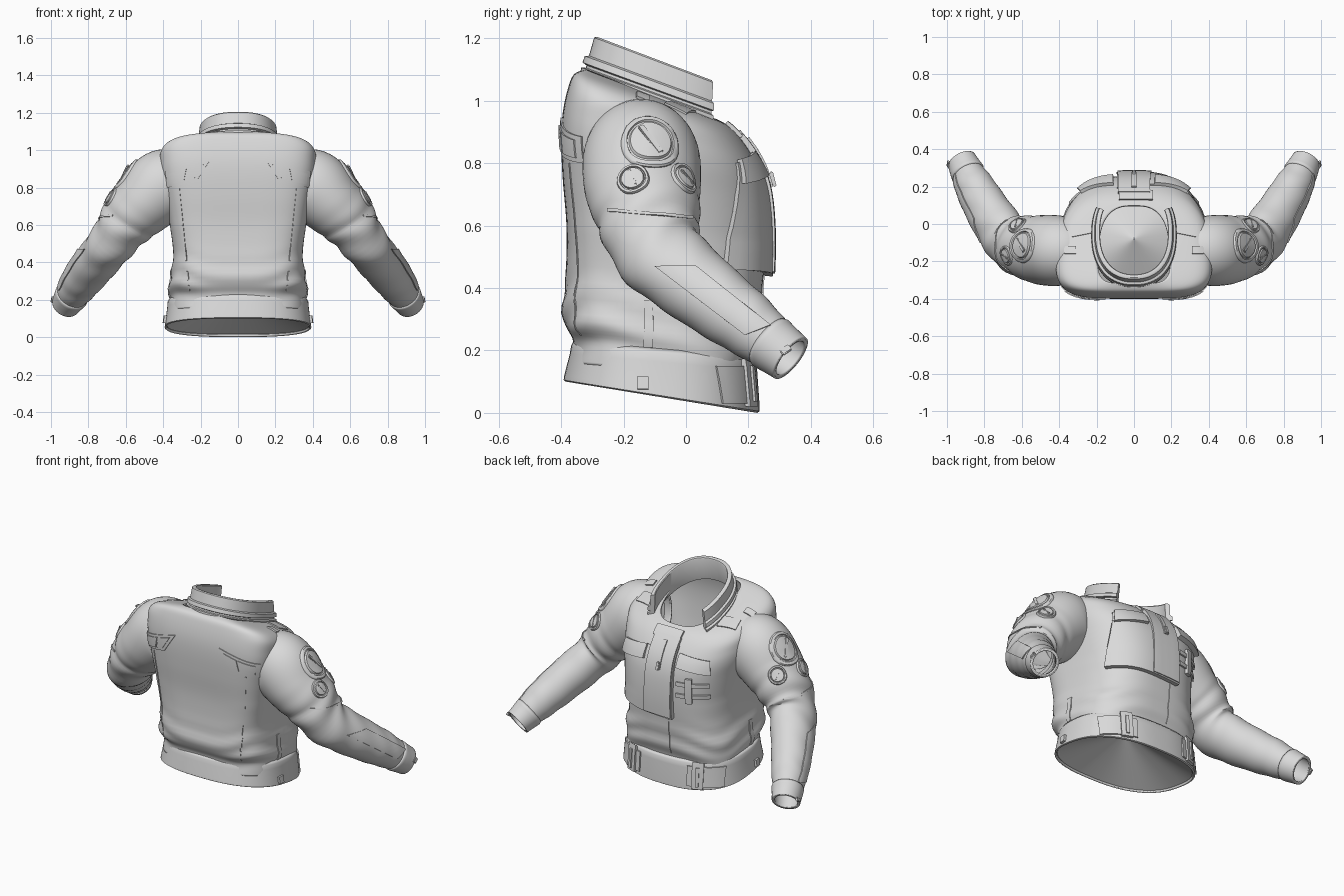
import bpy, bmesh, math
from math import sin, cos, pi, exp, radians
from mathutils import Vector, Matrix
from mathutils.bvhtree import BVHTree

if "Cube" in bpy.data.objects:
    bpy.data.objects.remove(bpy.data.objects["Cube"])

grey = bpy.data.materials.new("light_grey_cloth")
grey.use_nodes = True
grey.diffuse_color = (0.7, 0.7, 0.7, 1)
bsdf = grey.node_tree.nodes["Principled BSDF"]
bsdf.inputs["Base Color"].default_value = (0.7, 0.7, 0.7, 1)
bsdf.inputs["Roughness"].default_value = 0.8
parts = []


def add_object(name, bm, solid=0, mirror=False):
    mesh = bpy.data.meshes.new(name)
    bm.to_mesh(mesh)
    bm.free()
    mesh.materials.append(grey)
    ob = bpy.data.objects.new(name, mesh)
    bpy.context.collection.objects.link(ob)
    if solid:
        mod = ob.modifiers.new("Thickness", "SOLIDIFY")
        mod.thickness, mod.offset = solid, -1
    if mirror:
        ob.modifiers.new("Mirror", "MIRROR")
    parts.append(ob)


def loft(name, rings, caps=False, solid=0, mirror=False):
    """Skin a list of closed rings and return a tree for projecting details."""
    bm = bmesh.new()
    vs = [[bm.verts.new(p) for p in ring] for ring in rings]
    for a, b in zip(vs, vs[1:]):
        for j in range(len(a)):
            k = (j + 1) % len(a)
            bm.faces.new((a[j], a[k], b[k], b[j]))
    if caps:
        bm.faces.new(vs[0])
        bm.faces.new(vs[-1])
    bmesh.ops.recalc_face_normals(bm, faces=bm.faces)
    bm.normal_update()
    tree = BVHTree.FromBMesh(bm)
    add_object(name, bm, solid, mirror)
    return tree


def spline(rows, steps):
    """Catmull-Rom samples through rows of numbers."""
    out = []
    last = len(rows) - 1
    for i in range(last):
        quad = [rows[max(0, min(last, i + k))] for k in (-1, 0, 1, 2)]
        for s in range(steps + (i == last - 1)):
            t = s / steps
            out.append([b + 0.5 * t * (c - a + t * (2*a - 5*b + 4*c - d + t * (3*(b - c) + d - a)))
                        for a, b, c, d in zip(*quad)])
    return out


def power(v, e):
    return math.copysign(abs(v) ** e, v)


def body_ring(row, n, fold=0, chest=0, count=96):
    """Rounded-box section sloping from back to front; chest squares the back, narrows the front."""
    zb, zf, w, yb, yf = row
    ring = []
    for i in range(count):
        t = 2 * pi * i / count
        k = 1 + fold * sin(55 * zb + 2.2 * sin(3 * t))
        m = n + (1.6 * chest if sin(t) < 0 else 0)
        f = 0.5 + 0.5 * power(sin(t), 2 / m)
        y = (yb + yf) / 2 + (f - 0.5) * (yf - yb) * k
        x = w * k * (1 - .2 * chest * f * f) * power(cos(t), 2 / m)
        ring.append(Vector((x, y, zb + (zf - zb) * f)))
    return ring


# Torso shell with soft gathers above the waistband
torso_rows = [(.16, .11, .365, -.365, .205), (.23, .17, .362, -.36, .21), (.30, .25, .37, -.395, .23),
              (.45, .40, .352, -.385, .245), (.60, .55, .37, -.383, .257), (.75, .68, .395, -.395, .255),
              (.87, .76, .418, -.40, .24), (.96, .82, .425, -.395, .215), (1.04, .88, .418, -.378, .175),
              (1.085, .92, .355, -.358, .135), (1.10, .94, .198, -.32, .10)]
torso = loft("torso", [body_ring(r, 3, .016 * exp(-((r[0] - .32) / .1) ** 2),
                                 min(1, max(0, (r[0] - .25) / .35)))
                       for r in spline(torso_rows, 6)], solid=.012)

# Waistband with a rolled edge at top and bottom
band_rows = [(.10, .0, .385, -.385, .228), (.105, .005, .392, -.392, .236), (.12, .02, .39, -.39, .236),
             (.19, .135, .378, -.372, .228), (.215, .165, .376, -.368, .226), (.23, .18, .366, -.36, .215)]
band = loft("waistband", [body_ring(r, 2.5) for r in band_rows], solid=.014)

# Shallow lining that closes the inside above the hem
loft("lining_floor", [body_ring(r, 2.5) for r in
                      [(.11, .015, .38, -.38, .224), (.25, .245, .004, -.084, -.076)]])

# Sleeves, folded around the elbow
arm_rows = [(.31, -.145, .82, .165, .175), (.40, -.143, .805, .188, .197), (.495, -.138, .72, .186, .175),
            (.58, -.122, .635, .167, .155), (.668, -.088, .515, .144, .125), (.765, .05, .393, .124, .116),
            (.845, .19, .288, .105, .103), (.893, .28, .217, .085, .084), (.92, .335, .175, .077, .072)]
path = spline(arm_rows, 9)
end = len(path) - 1


def arm_ring(i, grow=0, count=48):
    lo, hi = path[max(0, i - 1)], path[min(end, i + 1)]
    axis = (Vector(hi[:3]) - Vector(lo[:3])).normalized()
    e1 = (Vector((0, 1, 0)) - axis * axis.y).normalized()
    e2 = axis.cross(e1)
    x, y, z, a, b = path[i]
    s = i / end
    amp = .045 * exp(-((s - .47) / .11) ** 2) + .015 * exp(-((s - .75) / .12) ** 2)
    ring = []
    for j in range(count):
        t = 2 * pi * j / count
        k = 1 + amp * sin(66 * s + 1.8 * cos(t) + sin(2 * t))
        ring.append(Vector((x, y, z)) + e1 * (a * k + grow) * cos(t) + e2 * (b * k + grow) * sin(t))
    return ring


arm = loft("sleeves", [arm_ring(i) for i in range(end + 1)], solid=.01, mirror=True)
loft("sleeve_cuffs", [arm_ring(i, .006 if i > end - 11 else 0) for i in range(end - 11, end + 1)],
     solid=.012, mirror=True)

# Stand collar: a ribbed profile swept round the neck, open at the front
profile = [(-.022, -.08), (.014, -.08), (.018, .2), (.004, .23), (.004, .29), (.018, .32), (.016, .48),
           (.004, .52), (.003, .96), (-.004, 1), (-.018, 1), (-.022, .96)]
rings = []
for i in range(61):
    t = radians(151 + 238 * i / 60)
    ring = []
    for out, h in profile:
        w, yb, yf = .213 - .01 * h + out, -.325 + .035 * h - out, .2 + out
        x = w * power(cos(t), 2 / 2.3)
        y = (yb + yf) / 2 + (yf - yb) / 2 * power(sin(t), 2 / 2.3)
        low, high = 1.075 - .36 * (y + .33), 1.21 - .378 * (y + .3)
        ring.append(Vector((x, y, low + (high - low) * h)))
    rings.append(ring)
loft("collar", rings, caps=True)


def project(tree, axis, side, u, v):
    """Drop a point onto a surface along one axis; returns point and outward normal."""
    p = [u, v]
    p.insert(axis, 2 * side)
    ray = Vector((0, 0, 0))
    ray[axis] = -side
    hit, n, _, _ = tree.ray_cast(Vector(p), ray)
    if hit is None:
        hit, n, _, _ = tree.find_nearest(Vector(p) + ray * 1.9)
    return hit, (-n if n.dot(ray) > 0 else n)


def patch(name, tree, axis, side, quad, thick=.01, flare=0, mirror=False, res=12):
    """Cloth plate over a four-cornered area, following the surface beneath."""
    a, b, c, d = (Vector(q) for q in quad)
    rings = []
    for i in range(res + 1):
        f = i / res
        top, low = [], []
        for j in range(res + 1):
            q = a.lerp(b, f).lerp(d.lerp(c, f), j / res)
            p, n = project(tree, axis, side, q.x, q.y)
            top.append(p + n * (thick + flare * j / res))
            low.append(p - n * .004)
        rings.append(top + low[::-1])
    loft(name, rings, caps=True, mirror=mirror)


def rect(u0, v0, u1, v1):
    return [(u0, v1), (u1, v1), (u1, v0), (u0, v0)]


def block(name, at, normal, size, spin=0, mirror=True):
    bm = bmesh.new()
    m = Matrix.Translation(at) @ normal.to_track_quat("Z", "Y").to_matrix().to_4x4()
    m = m @ Matrix.Rotation(spin, 4, "Z") @ Matrix.Diagonal((*size, 1))
    bmesh.ops.create_cube(bm, size=1, matrix=m)
    bmesh.ops.bevel(bm, geom=bm.edges[:], offset=.003, segments=2, affect="EDGES")
    add_object(name, bm, mirror=mirror)


def disc(name, y, z, r, h):
    """Round sleeve pad hugging the cloth, with a rim and a raised grip bar."""
    at, n = project(arm, 0, 1, y, z)
    q = n.to_track_quat("Z", "Y")
    shape = [(1, -.005), (1, h * .5), (.95, h), (.8, h), (.76, h * .3), (.7, h * .3), (.66, h * 1.2), (.2, h * 1.4)]
    rings = []
    for k, up in shape:
        rings.append([])
        for i in range(32):
            t = i * pi / 16
            foot = arm.find_nearest(at + q @ Vector((r * k * cos(t), r * k * sin(t), 0)))[0]
            rings[-1].append(foot + n * up)
    loft(name, rings, caps=True, mirror=True)
    block(name + "_grip", at + n * h * 1.2, n, (r * .2, r * 1.1, h), .5)


disc("shoulder_disc", -.115, .87, .105, .01)
disc("rear_arm_disc", -.17, .75, .055, .01)
disc("front_arm_disc", -.005, .75, .055, .01)

# Sleeve panels and seams
patch("forearm_panels", arm, 0, 1, [(-.10, .47), (.03, .47), (.27, .28), (.19, .25)], .006, mirror=True)
patch("upper_sleeve_bands", arm, 0, 1, [(-.25, .655), (.02, .63), (.02, .622), (-.25, .645)], .005, mirror=True)
at, n = project(arm, 0, 1, .32, .20)
block("cuff_tabs", at + n * .006, n, (.035, .022, .014), .6)

# Shoulder plates seen from above
patch("shoulder_tabs", torso, 2, 1, rect(.31, -.16, .37, -.12), .008, mirror=True, res=4)
patch("shoulder_yokes", torso, 2, 1, [(.23, .03), (.34, .0), (.33, -.07), (.23, -.05)], .006, mirror=True)

# Rear yoke pockets: a raised frame with two inner plates
patch("yoke_pockets", torso, 1, -1, [(.15, .945), (.385, .885), (.375, .80), (.225, .83)], .006, mirror=True)
patch("yoke_pocket_inner", torso, 1, -1, [(.185, .922), (.265, .90), (.28, .835), (.235, .845)], .011, mirror=True)
patch("yoke_pocket_outer", torso, 1, -1, [(.275, .898), (.365, .875), (.36, .818), (.288, .832)], .011, mirror=True)
patch("rear_seams", torso, 1, -1, [(.312, .80), (.317, .80), (.262, .25), (.257, .25)], .003, mirror=True, res=30)

# Overlapping chest panel, placket and zip on the closing side
patch("chest_panel", torso, 1, 1, [(-.09, .86), (.29, .80), (.30, .46), (-.09, .44)], .008, .022, res=20)
patch("placket", torso, 1, 1, [(-.085, .895), (.085, .895), (.09, .455), (-.085, .45)], .016, .02, res=16)
patch("zip_strip", torso, 1, 1, rect(-.012, .72, .012, .87), .024, .006)
at, n = project(torso, 1, 1, 0, .74)
block("zip_pull", at + n * .034, n, (.02, .05, .012), mirror=False)
patch("neck_flap", torso, 1, 1, rect(-.08, .88, .10, .925), .012)
patch("lower_front_seam", torso, 1, 1, rect(-.053, .2, -.047, .46), .004)

# Chest pocket flaps, straps and strap buckle
patch("chest_pocket_flaps", torso, 1, 1, [(.11, .83), (.28, .81), (.285, .735), (.11, .755)], .018, .012, mirror=True)
for z in (.66, .59):
    patch("chest_strap", torso, 1, 1, rect(-.28, z - .012, -.11, z + .012), .01)
patch("strap_loop", torso, 1, 1, rect(-.20, .55, -.165, .70), .018)

# Side seams, side tabs and waistband buckles
patch("side_panels", torso, 0, 1, rect(-.135, .21, -.105, .36), .005, mirror=True, res=6)
patch("side_tabs", band, 0, 1, rect(-.155, .075, -.12, .115), .014, mirror=True, res=4)
patch("waist_straps", band, 1, 1, rect(.16, .03, .34, .15), .008, mirror=True)
patch("waist_buckles", band, 1, 1, rect(.19, .02, .25, .17), .018, mirror=True, res=6)
patch("buckle_bars", band, 1, 1, rect(.212, .035, .228, .15), .026, mirror=True, res=4)

# Smooth cloth, crisp seams
bpy.ops.object.select_all(action="DESELECT")
for ob in parts:
    ob.select_set(True)
bpy.context.view_layer.objects.active = parts[0]
bpy.ops.object.shade_smooth_by_angle(angle=radians(38))
